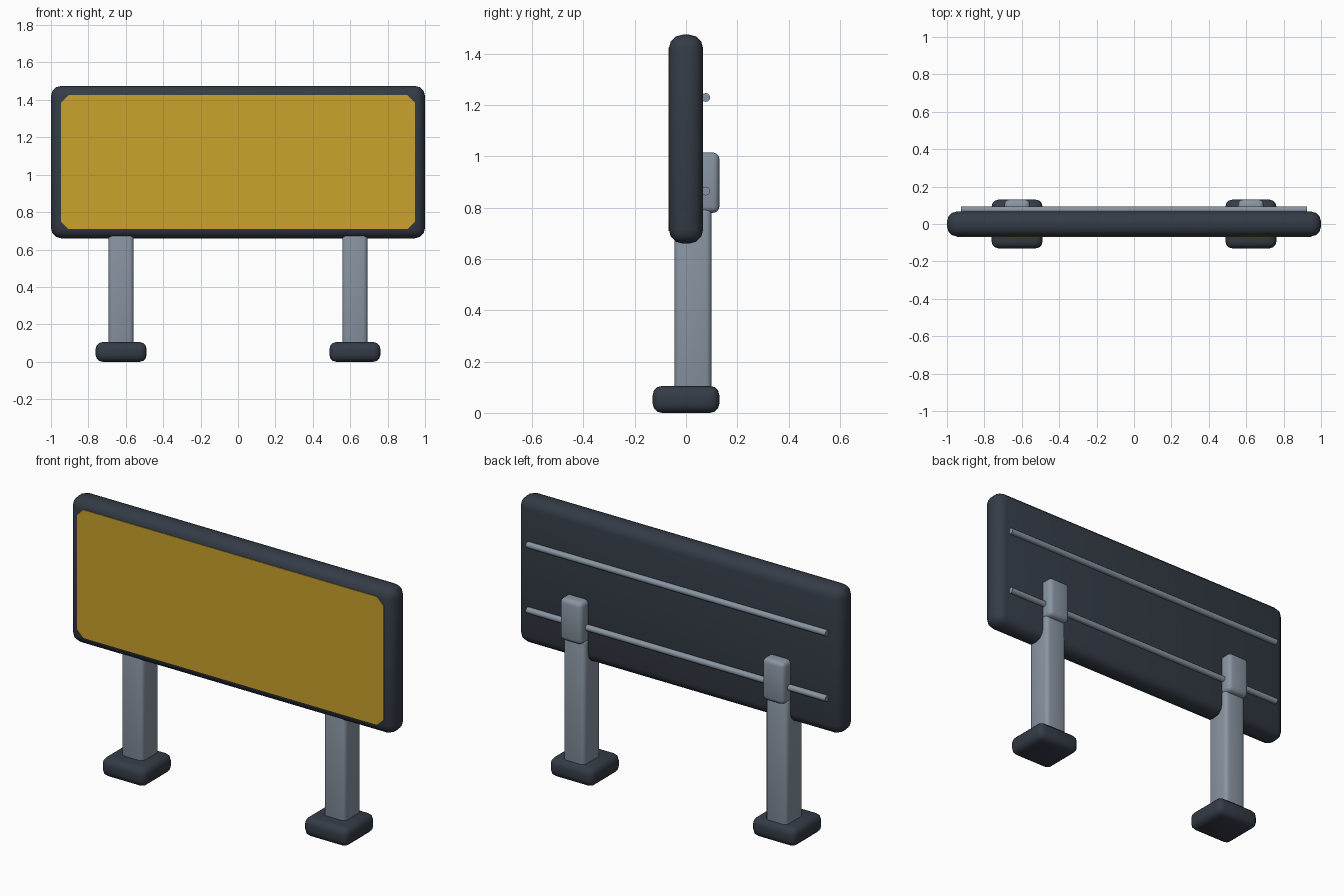
import bpy
import bmesh
from math import radians, pi

cube = bpy.data.objects.get("Cube")
if cube:
    bpy.data.objects.remove(cube, do_unlink=True)


def material(name, rgb):
    mat = bpy.data.materials.new(name)
    mat.use_nodes = True
    color = (*rgb, 1)
    mat.diffuse_color = color
    mat.node_tree.nodes["Principled BSDF"].inputs["Base Color"].default_value = color
    return mat


dark = material("dark slate", (0.035, 0.045, 0.062))
steel = material("steel grey", (0.25, 0.30, 0.36))
yellow = material("amber yellow", (0.60, 0.36, 0.025))


def finish(name, bm, mat, smooth=True):
    mesh = bpy.data.meshes.new(name)
    bm.to_mesh(mesh)
    bm.free()
    mesh.materials.append(mat)
    obj = bpy.data.objects.new(name, mesh)
    bpy.context.collection.objects.link(obj)
    if smooth:
        bpy.ops.object.select_all(action='DESELECT')
        obj.select_set(True)
        bpy.context.view_layer.objects.active = obj
        bpy.ops.object.shade_smooth_by_angle(angle=radians(35))
    return obj


def rounded_box(name, low, high, radius, mat, segments=3):
    """Box between two corners with rounded edges."""
    bm = bmesh.new()
    bmesh.ops.create_cube(bm, size=1)
    for v in bm.verts:
        for i in range(3):
            v.co[i] = low[i] if v.co[i] < 0 else high[i]
    bmesh.ops.bevel(bm, geom=bm.edges[:], offset=radius, segments=segments,
                    profile=0.5, affect='EDGES')
    return finish(name, bm, mat)


# Board body
rounded_box("board", (-1, -0.067, 0.66), (1, 0.067, 1.475), 0.055, dark)

# Front plate with clipped corners
bm = bmesh.new()
w, bottom, top, cut = 0.947, 0.71, 1.425, 0.04
outline = [(-w + cut, bottom), (w - cut, bottom), (w, bottom + cut), (w, top - cut),
           (w - cut, top), (-w + cut, top), (-w, top - cut), (-w, bottom + cut)]
face = bm.faces.new([bm.verts.new((x, -0.069, z)) for x, z in outline])
side = bmesh.ops.extrude_face_region(bm, geom=[face])
for v in side["geom"]:
    if isinstance(v, bmesh.types.BMVert):
        v.co.y += 0.005
bmesh.ops.recalc_face_normals(bm, faces=bm.faces[:])
finish("front_plate", bm, yellow, smooth=False)

# Posts with feet and rear clamps
for label, x in (("right", -0.625), ("left", 0.625)):
    rounded_box(label + "_post", (x - 0.067, -0.045, 0.06),
                (x + 0.067, 0.1, 0.8), 0.022, steel)
    rounded_box(label + "_foot", (x - 0.136, -0.13, 0),
                (x + 0.136, 0.13, 0.105), 0.036, dark)
    rounded_box(label + "_clamp", (x - 0.068, 0.02, 0.78),
                (x + 0.068, 0.13, 1.015), 0.024, steel)

# Horizontal rods across the back
for label, z in (("lower", 0.865), ("upper", 1.23)):
    bm = bmesh.new()
    bmesh.ops.create_cone(bm, cap_ends=True, segments=12, radius1=0.017,
                          radius2=0.017, depth=1.85)
    rod = finish(label + "_rod", bm, steel)
    rod.rotation_euler.y = pi / 2
    rod.location = (0, 0.077, z)
